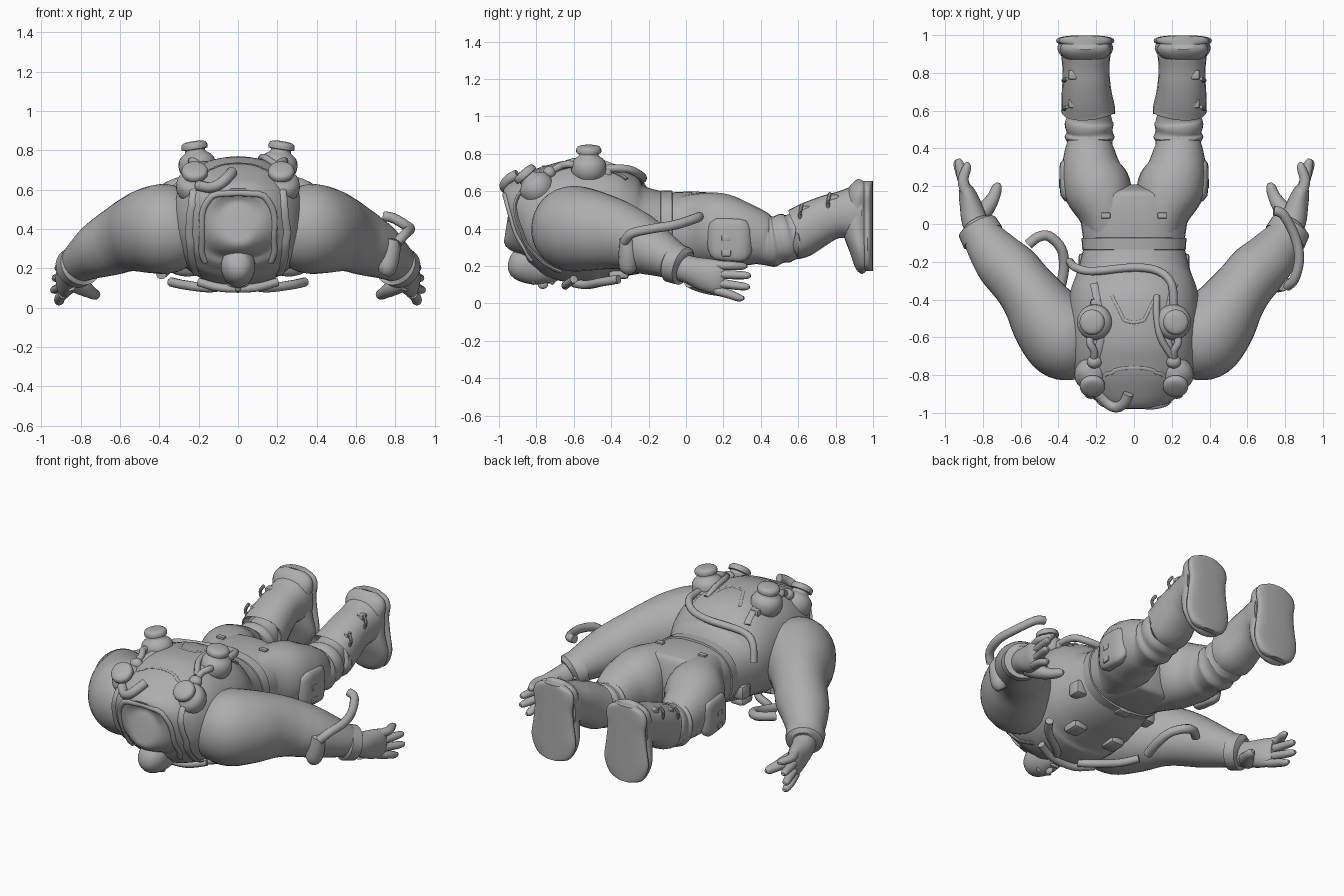
import bpy, bmesh, math
from mathutils import Vector as V
from mathutils.bvhtree import BVHTree

grey = bpy.data.materials.new("plain_grey")
grey.diffuse_color = (0.42, 0.42, 0.42, 1)


def finish(name, bm):
    bmesh.ops.recalc_face_normals(bm, faces=bm.faces)
    me = bpy.data.meshes.new(name)
    bm.to_mesh(me)
    bm.free()
    me.materials.append(grey)
    ob = bpy.data.objects.new(name, me)
    bpy.context.collection.objects.link(ob)
    return ob


def spline(rows, sub):
    """Catmull-Rom through rows of equal-length tuples."""
    out, n = [], len(rows)
    for i in range(n - 1):
        a, b, c, d = rows[max(i - 1, 0)], rows[i], rows[i + 1], rows[min(i + 2, n - 1)]
        for k in range(sub):
            t = k / sub
            out.append([0.5 * (2 * q + (r - p) * t + (2 * p - 5 * q + 4 * r - s) * t * t
                               + (3 * q - p - 3 * r + s) * t ** 3) for p, q, r, s in zip(a, b, c, d)])
    return out + [list(rows[-1])]


def loft(name, rows, up=(0, 0, 1), seg=24, sub=4, power=2.0):
    """Skin of rings (x, y, z, half width, half height) along a path."""
    rows = spline(rows, sub)
    bm, rings = bmesh.new(), []
    pts = [V(r[:3]) for r in rows]
    for i, r in enumerate(rows):
        t = (pts[min(i + 1, len(pts) - 1)] - pts[max(i - 1, 0)]).normalized()
        side = t.cross(V(up)).normalized()
        nor = side.cross(t)
        ring = []
        for k in range(seg):
            a = 2 * math.pi * k / seg
            c, s = [math.copysign(abs(v) ** (2 / power), v) for v in (math.cos(a), math.sin(a))]
            ring.append(bm.verts.new(pts[i] + side * c * max(r[3], .003) + nor * s * max(r[4], .003)))
        rings.append(ring)
    for a, b in zip(rings, rings[1:]):
        for k in range(seg):
            bm.faces.new((a[k], a[(k + 1) % seg], b[(k + 1) % seg], b[k]))
    bm.faces.new(rings[0])
    bm.faces.new(rings[-1])
    return finish(name, bm)


def hose(name, pts, r=.022, seg=10):
    return loft(name, [(*p, r, r) for p in pts], seg=seg)


def ball(name, c, r):
    bm = bmesh.new()
    bmesh.ops.create_uvsphere(bm, u_segments=24, v_segments=16, radius=1)
    for v in bm.verts:
        v.co = V(c) + V((v.co.x * r[0], v.co.y * r[1], v.co.z * r[2]))
    return finish(name, bm)


def box(name, c, size, bevel=.012):
    bm = bmesh.new()
    bmesh.ops.create_cube(bm, size=1)
    for v in bm.verts:
        v.co = V(c) + V((v.co.x * size[0], v.co.y * size[1], v.co.z * size[2]))
    bmesh.ops.bevel(bm, geom=bm.edges[:], offset=bevel, segments=2, affect='EDGES', profile=.5)
    return finish(name, bm)


def canister(name, base, axis, up):
    base, axis = V(base), V(axis).normalized()
    prof = [(0, .08), (.03, .094), (.075, .092), (.1, .075), (.115, .054), (.13, .052),
            (.132, .066), (.155, .066), (.168, .052), (.173, .02)]
    return loft(name, [(*(base + axis * h), r, r) for h, r in prof], up=up, sub=2)


# Hunched torso, from the shoulders back to the waist
torso = loft("torso", [(0, -.958, .43, .07, .09), (0, -.94, .43, .16, .165), (0, -.88, .445, .265, .22),
                       (0, -.79, .45, .32, .275), (0, -.7, .445, .342, .312), (0, -.6, .44, .35, .328),
                       (0, -.45, .435, .35, .322), (0, -.35, .415, .335, .288), (0, -.25, .397, .3, .24),
                       (0, -.12, .4, .265, .2)], seg=40, power=2.25)
tree = BVHTree.FromPolygons([v.co.copy() for v in torso.data.vertices],
                            [tuple(p.vertices) for p in torso.data.polygons])


def hug(name, pts, up, wide=.014, thick=.01):
    """Flat band lying on the torso."""
    out = []
    for p in spline(pts, 4):
        loc = tree.find_nearest(V(p))[0]
        out.append((*loc, wide, thick))
    return loft(name, out, up=up, seg=12, sub=1)


# Collar around the head and vest straps
hug("collar", [(-.18, -.85, .2), (-.21, -.96, .36), (-.18, -.97, .5), (-.1, -.96, .58), (.1, -.96, .58),
               (.18, -.97, .5), (.21, -.96, .36), (.18, -.85, .2)], (0, 1, 0), .016, .012)
hug("hump_front_seam", [(-.2, -.85, .8), (-.1, -.82, .9), (.1, -.82, .9), (.2, -.85, .8)], (0, 0, 1), .01, .004)
hug("back_seam", [(-.13, -.36, .8), (-.06, -.5, .9), (.06, -.5, .9), (.13, -.36, .8)], (0, 0, 1), .008, .003)
for s in (-1, 1):
    hug("vest_strap", [(s * .27, -.7, .05), (s * .29, -.9, .25), (s * .3, -1, .45), (s * .29, -.95, .62),
                       (s * .27, -.75, .85), (s * .26, -.5, .9), (s * .26, -.25, .75)], (1, 0, 0), .01, .024)

# Bald head facing down
loft("head", [(0, -.945, .235, .02, .02), (0, -.93, .23, .055, .06), (0, -.88, .215, .084, .095),
              (0, -.8, .205, .086, .105), (0, -.74, .19, .078, .09), (0, -.69, .17, .058, .065),
              (0, -.675, .165, .03, .04)])
ball("nose", (0, -.765, .102), (.017, .028, .024))
ball("brow", (0, -.815, .118), (.055, .016, .018))
ball("mouth", (0, -.715, .112), (.032, .012, .012))
for s in (-1, 1):
    ball("ear", (s * .085, -.765, .22), (.012, .032, .024))

# Waist belt and pelvis
loft("belt", [(0, -.14, .4, .255, .19), (0, -.135, .4, .274, .203), (0, -.075, .4, .278, .205),
              (0, -.07, .4, .26, .19)], seg=32, sub=1, power=2.4)
loft("pelvis", [(0, -.2, .4, .25, .18), (0, -.06, .4, .272, .195), (0, .05, .4, .285, .198),
                (0, .13, .4, .275, .192), (0, .17, .4, .2, .18), (0, .195, .4, .1, .12),
                (0, .21, .4, .04, .05)], seg=32, power=2.5)
box("belt_buckle", (0, -.1, .2), (.09, .06, .03))

for s in (-1, 1):
    # Trouser leg with folds at the knee
    loft("trouser_leg", [(s * .13, -.06, .4, .12, .17), (s * .15, .06, .4, .147, .19), (s * .19, .18, .395, .178, .195),
                         (s * .225, .28, .375, .16, .175), (s * .235, .38, .35, .135, .15),
                         (s * .235, .43, .335, .12, .13), (s * .235, .46, .335, .132, .14),
                         (s * .235, .49, .34, .122, .127), (s * .237, .53, .35, .13, .132),
                         (s * .235, .57, .36, .115, .12), (s * .235, .64, .39, .1, .11)], power=2.2)
    loft("thigh_pocket", [(s * .33, .14, .345, .03, .08), (s * .345, .16, .345, .045, .11),
                          (s * .355, .25, .34, .04, .115), (s * .355, .31, .335, .038, .11),
                          (s * .34, .33, .335, .03, .08)], power=3.5, sub=2)
    for z in (.27, .35):
        box("pocket_clip", (s * .388, .215, z), (.02, .05, .035), .006)
    box("rear_pocket_tab", (s * .15, .045, .592), (.05, .03, .015), .004)
    # Boot: shaft with an open cuff, foot and sole
    loft("boot_shaft", [(s * .243, .585, .375, .11, .11), (s * .243, .59, .375, .14, .135), (s * .243, .61, .38, .142, .135),
                        (s * .25, .68, .42, .134, .13), (s * .253, .76, .458, .126, .122),
                        (s * .255, .83, .475, .124, .125), (s * .255, .89, .48, .13, .145),
                        (s * .255, .94, .48, .13, .15)], power=2.3)
    foot = [(.175, .965, .05, .025), (.2, .95, .11, .045), (.29, .935, .148, .062), (.4, .915, .135, .08),
            (.5, .915, .125, .08), (.58, .925, .135, .07), (.63, .94, .115, .05), (.655, .95, .06, .03)]
    loft("boot_foot", [(s * .258, y, z, w, d) for z, y, w, d in foot], up=(0, 1, 0))
    loft("boot_sole", [(s * .258, .97, z, w + .006, .029) for z, y, w, d in foot], up=(0, 1, 0), power=2.6)
    for y, z in ((.64, .5), (.79, .56)):
        box("boot_buckle", (s * .325, y, z), (.045, .05, .045), .008)
        hose("buckle_loop", [(s * .355, y - .03, z - .06), (s * .375, y - .03, z - .01), (s * .355, y - .02, z + .03)], .01, 8)

    # Sleeved arm with shoulder, biceps and forearm bulges
    loft("arm", [(s * .2, -.68, .43, .1, .12), (s * .27, -.66, .415, .18, .195), (s * .36, -.61, .402, .222, .228),
                 (s * .45, -.515, .392, .204, .218), (s * .53, -.4, .374, .17, .193), (s * .59, -.32, .35, .156, .174),
                 (s * .64, -.26, .325, .155, .162), (s * .7, -.2, .295, .146, .145), (s * .765, -.12, .255, .123, .117),
                 (s * .815, -.05, .22, .1, .095)], seg=32)
    loft("glove_cuff", [(s * .795, -.075, .22, .09, .09), (s * .8, -.07, .218, .116, .108),
                        (s * .83, -.015, .2, .11, .105), (s * .836, -.005, .195, .08, .085)], sub=1)
    # Hand with spread fingers
    loft("palm", [(s * .81, -.06, .205, .07, .075), (s * .845, .02, .18, .068, .075), (s * .865, .1, .155, .058, .088),
                  (s * .885, .17, .14, .044, .09), (s * .89, .205, .135, .025, .075)])
    for z0, x1, y1, z1 in ((.205, .89, .325, .2), (.158, .93, .345, .15), (.112, .938, .34, .09), (.07, .915, .31, .03)):
        loft("finger", [(s * .885, .16, z0, .03, .025), (s * .905, .23, (z0 + z1) / 2, .028, .024),
                        (s * (x1 - .005), y1 - .025, z1, .023, .02), (s * x1, y1, z1, .01, .009)], seg=12)
    loft("thumb", [(s * .84, .03, .13, .05, .05), (s * .785, .08, .1, .045, .042), (s * .745, .14, .075, .034, .03),
                   (s * .725, .195, .065, .026, .025), (s * .718, .218, .065, .01, .01)], seg=12)

    # Back canisters and linking hoses
    canister("upper_canister", (s * .2, -.52, .675), (s * .15, 0, 1), (0, 1, 0))
    canister("lower_canister", (s * .22, -.765, .58), (0, -.65, .76), (1, 0, 0))
    hose("canister_link", [(s * .2, -.55, .72), (s * .235, -.62, .745), (s * .21, -.68, .73), (s * .22, -.76, .68)], .02)
    ball("hose_joint", (s * .21, -.73, .7), (.04, .035, .035))
    box("canister_clamp", (s * .2, -.42, .7), (.06, .045, .05))
    # Chest rig underneath
    box("chest_pouch", (s * .14, -.36, .155), (.1, .11, .05), .02)
    hose("chest_hose", [(s * .34, -.36, .13), (s * .27, -.45, .115), (s * .15, -.53, .1), (s * .08, -.6, .11)], .024)
    box("side_pouch", (s * .25, -.2, .3), (.09, .09, .09), .02)

# Hoses over the back, at the nape, under the left arm and along the right forearm
hose("back_hose", [(-.34, -.2, .5), (-.31, -.23, .61), (-.22, -.25, .65), (0, -.23, .67), (.13, -.25, .69),
                   (.2, -.32, .72), (.21, -.45, .72)])
hose("short_back_hose", [(.12, -.38, .725), (.12, -.48, .76), (.14, -.6, .76), (.2, -.7, .72)], .018)
hose("nape_hose", [(-.2, -.89, .62), (-.14, -.95, .61), (-.09, -.97, .63), (-.05, -.945, .665), (-.03, -.9, .69)], .028)
hose("armpit_hose", [(-.56, -.11, .25), (-.51, -.07, .25), (-.45, -.065, .24), (-.385, -.13, .22),
                     (-.37, -.23, .19), (-.39, -.34, .17)], .027)
hose("forearm_hose", [(.74, .07, .465), (.79, .05, .455), (.85, -.06, .42), (.875, -.18, .4),
                      (.85, -.29, .375), (.81, -.33, .33)], .026)
loft("forearm_pad", [(.74, -.31, .17, .03, .03), (.755, -.31, .2, .05, .05), (.775, -.31, .28, .05, .05),
                     (.79, -.32, .35, .035, .035)], up=(0, 1, 0), seg=16)
hose("chest_cross_hose", [(-.2, -.6, .13), (-.08, -.64, .1), (.08, -.64, .1), (.2, -.6, .13)], .022)

bpy.ops.object.select_all(action='SELECT')
bpy.context.view_layer.objects.active = torso
bpy.ops.object.shade_smooth_by_angle(angle=math.radians(40))
